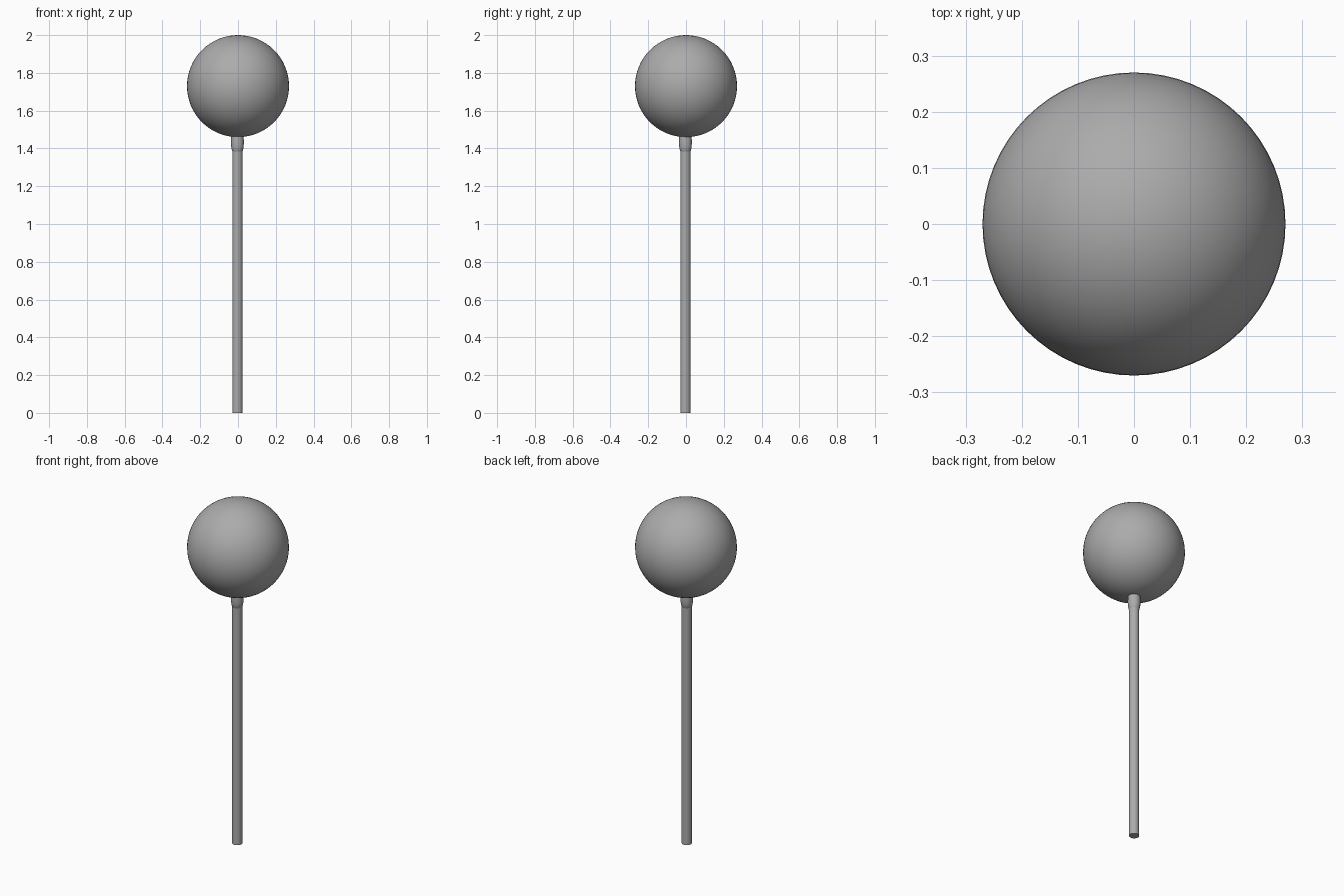
import bpy, bmesh, math

if "Cube" in bpy.data.objects:
    bpy.data.objects.remove(bpy.data.objects["Cube"])

# plain dark grey for every part
grey = bpy.data.materials.new("candy_grey")
grey.diffuse_color = (0.41, 0.41, 0.41, 1)
grey.use_nodes = True
grey.node_tree.nodes["Principled BSDF"].inputs["Base Color"].default_value = grey.diffuse_color


def lathe(name, profile, segments, x=0.0, y=0.0):
    """Revolve (radius, z) points around a vertical axis at x, y."""
    bm = bmesh.new()
    verts = [bm.verts.new((r, 0, z)) for r, z in profile]
    edges = [bm.edges.new(pair) for pair in zip(verts, verts[1:])]
    bmesh.ops.spin(bm, geom=verts + edges, cent=(0, 0, 0), axis=(0, 0, 1),
                   angle=2 * math.pi, steps=segments, use_duplicate=False)
    bmesh.ops.remove_doubles(bm, verts=bm.verts, dist=1e-5)
    bmesh.ops.recalc_face_normals(bm, faces=bm.faces)
    mesh = bpy.data.meshes.new(name)
    bm.to_mesh(mesh)
    bm.free()
    obj = bpy.data.objects.new(name, mesh)
    obj.location = (x, y, 0)
    mesh.materials.append(grey)
    bpy.context.collection.objects.link(obj)
    bpy.context.view_layer.objects.active = obj
    obj.select_set(True)
    bpy.ops.object.shade_smooth_by_angle(angle=math.radians(40))
    obj.select_set(False)
    return obj


# round candy head
bpy.ops.mesh.primitive_uv_sphere_add(segments=64, ring_count=32, radius=0.27,
                                     location=(0, 0, 1.73))
candy = bpy.context.object
candy.name = "candy_ball"
candy.data.materials.append(grey)
bpy.ops.object.shade_smooth()
candy.select_set(False)

# straight stick, running up into the collar
lathe("stick", [(0, 0), (0.027, 0), (0.027, 1.46), (0, 1.46)], 32,
      -0.003, -0.003)

# bead of candy where the stick enters the ball
lathe("candy_collar", [(0.026, 1.383), (0.029, 1.388), (0.033, 1.41),
                       (0.034, 1.435), (0.033, 1.455), (0.033, 1.47)], 32,
      -0.003, -0.003)
